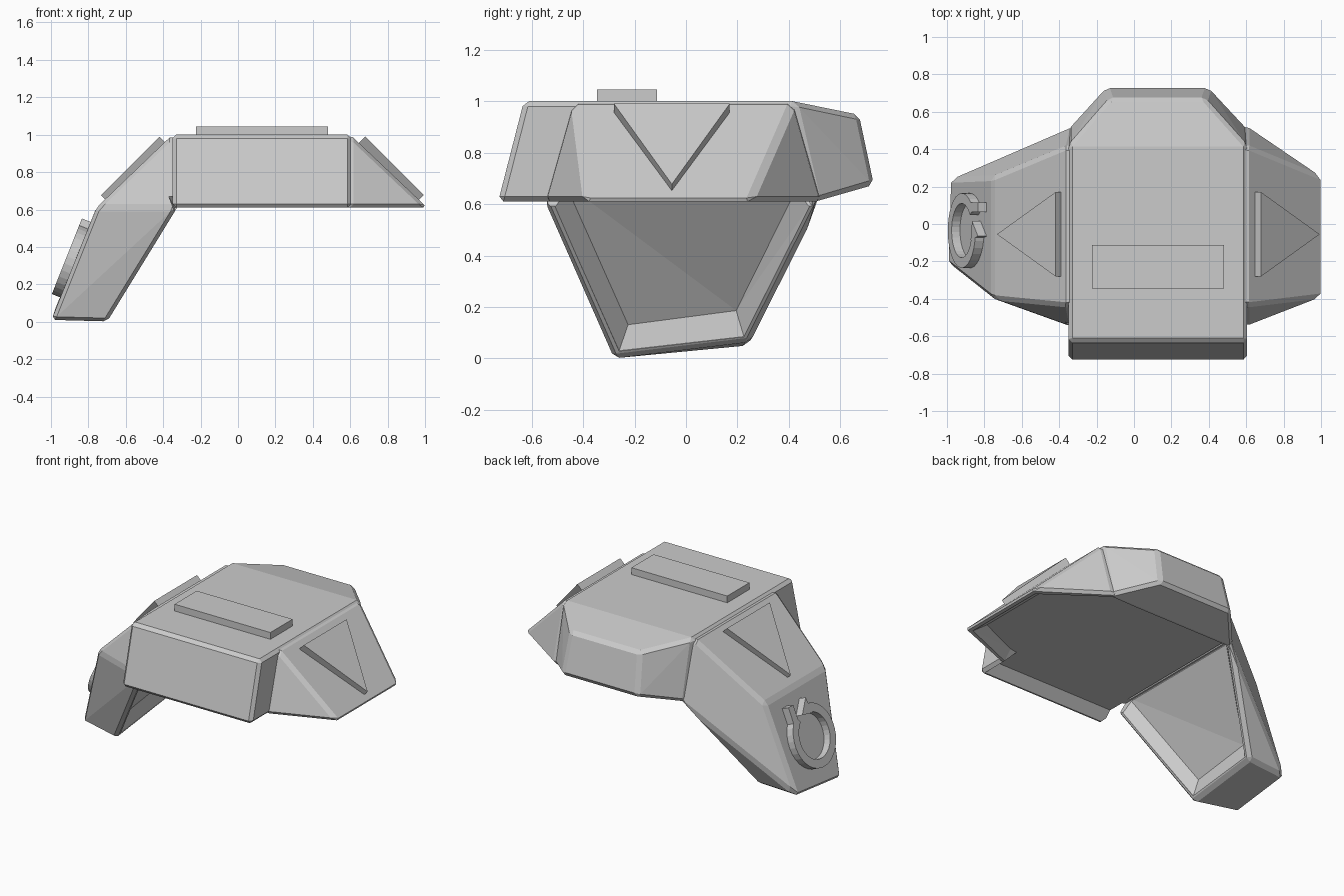
import bpy, bmesh
from math import radians, cos, sin
from mathutils import Vector, Matrix

if "Cube" in bpy.data.objects:
    bpy.data.objects.remove(bpy.data.objects["Cube"])


def finish(bm, name):
    bmesh.ops.recalc_face_normals(bm, faces=bm.faces[:])
    me = bpy.data.meshes.new(name)
    bm.to_mesh(me)
    bm.free()
    ob = bpy.data.objects.new(name, me)
    bpy.context.collection.objects.link(ob)
    return ob


def hull(name, pts, bevel=0.02):
    """Chamfered convex block through the given corners."""
    bm = bmesh.new()
    for p in pts:
        bm.verts.new(p)
    bmesh.ops.convex_hull(bm, input=bm.verts[:])
    loose = [v for v in bm.verts if not v.link_faces]
    bmesh.ops.delete(bm, geom=loose, context='VERTS')
    bmesh.ops.dissolve_limit(bm, angle_limit=radians(3), verts=bm.verts[:], edges=bm.edges[:])
    edges = [e for e in bm.edges if e.calc_face_angle(0) > radians(22)]
    if bevel:
        bmesh.ops.bevel(bm, geom=edges, offset=bevel, segments=1, profile=0.5, affect='EDGES')
    return finish(bm, name)


def prism(name, outline, frame, low, high):
    """Extrude a 2D outline along local z, placed by a frame matrix."""
    bm = bmesh.new()
    face = bm.faces.new([bm.verts.new((x, y, low)) for x, y in outline])
    ext = bmesh.ops.extrude_face_region(bm, geom=[face])['geom']
    bmesh.ops.translate(bm, vec=(0, 0, high - low),
                        verts=[v for v in ext if isinstance(v, bmesh.types.BMVert)])
    bm.transform(frame)
    return finish(bm, name)


def frame(origin, xaxis, yaxis):
    x, y = Vector(xaxis).normalized(), Vector(yaxis).normalized()
    m = Matrix((x, y, x.cross(y))).transposed().to_4x4()
    m.translation = origin
    return m


def combine(target, part, operation):
    mod = target.modifiers.new("combine", 'BOOLEAN')
    mod.operation = operation
    mod.solver = 'EXACT'
    mod.object = part
    bpy.context.view_layer.objects.active = target
    bpy.ops.object.modifier_apply(modifier=mod.name)
    bpy.data.objects.remove(part)


# Main shell: sloped front, tapered back
pts = []
for x, xt, xb in ((-.35, -.13, -.15), (.605, .38, .40)):
    pts += [(x, -.73, .61), (x, -.63, 1), (x, .42, 1), (x, .51, .61),
            (xt, .672, .947), (xb, .73, .675)]
shell = hull("shell", pts)

# Right wing, running into the shell
right_wing = hull("right_wing", [
    (.6, -.44, 1), (.6, .42, 1), (.6, -.55, .61), (.6, .53, .61),
    (1.012, -.39, .61), (1.012, .25, .61),
    (.35, -.42, .9), (.35, .38, .9), (.35, -.5, .61), (.35, .48, .61)])

# Left wing with the hanging side leg
left_leg = hull("left_leg", [
    (-.35, -.44, 1), (-.35, .42, 1), (-.325, -.555, .61), (-.325, .525, .61),
    (-.757, -.4, .61), (-.757, .25, .61),
    (-.998, -.21, .008), (-.985, .24, .05),
    (-.70, -.285, 0), (-.70, .25, .065),
    (-.2, -.42, .82), (-.2, .36, .82)])

for part in (right_wing, left_leg):
    combine(shell, part, 'UNION')


def recess(name, rim, floor, inward):
    """Cut a tapering pocket from a rim outline to a smaller floor outline."""
    inward = Vector(inward)
    rim, floor = [Vector(p) for p in rim], [Vector(p) for p in floor]
    pts = [p - inward * .3 for p in rim] + rim + [p + inward for p in floor]
    combine(shell, hull(name, pts, 0), 'DIFFERENCE')


# Shallow pocket under the shell, the wing and the leg's inner face
z = .61
recess("shell_pocket",
       [(-.34, -.70, z), (.585, -.70, z), (.585, .49, z), (-.34, .49, z)],
       [(-.37, -.64, z), (.53, -.64, z), (.53, .44, z), (-.37, .44, z)], (0, 0, .06))
recess("wing_pocket",
       [(.4, -.55, z), (.585, -.515, z), (.965, -.36, z), (.965, .22, z), (.585, .495, z), (.4, .49, z)],
       [(.4, -.49, z), (.585, -.46, z), (.88, -.33, z), (.88, .19, z), (.585, .435, z), (.4, .44, z)],
       (0, 0, .06))
recess("leg_pocket",
       [(-.33, -.515, .60), (-.33, .485, .60), (-.685, -.26, .03), (-.685, .225, .085)],
       [(-.30, -.47, .65), (-.30, .44, .65), (-.645, -.225, .10), (-.645, .195, .155)],
       (-.051, 0, .031))

# Raised bar on the top
prism("top_bar", [(-.225, -.345), (.48, -.345), (.48, -.112), (-.225, -.112)],
      Matrix.Identity(4), .99, 1.045)

# Triangular plates on both wings
tri = [(0, -.225), (.442, 0), (0, .225)]
prism("right_triangle", tri, frame((.68, -.055, .99), (1, 0, -1), (0, 1, 0)), -.05, 0)
prism("left_triangle", [(x, -y) for x, y in tri],
      frame((-.42, -.055, .99), (-1, 0, -1), (0, -1, 0)), -.05, 0)

# Open ring with two end tabs on the leg's outer face
face = frame((-.875, -.035, .315), (0, -1, 0), (.37, 0, .93))
arc = [radians(85 - i * 320 / 28) for i in range(29)]
ring = [(.2 * cos(a), .2 * sin(a)) for a in arc]
ring += [(.145 * cos(a), .145 * sin(a)) for a in reversed(arc)]
prism("leg_ring", ring, face, -.02, .05)
prism("ring_tab_outer", [(-.15, .11), (-.10, .11), (-.10, .235), (-.15, .235)], face, -.02, .05)
prism("ring_tab_inner", [(-.05, .15), (.05, .13), (.03, .235)], face, -.02, .05)
